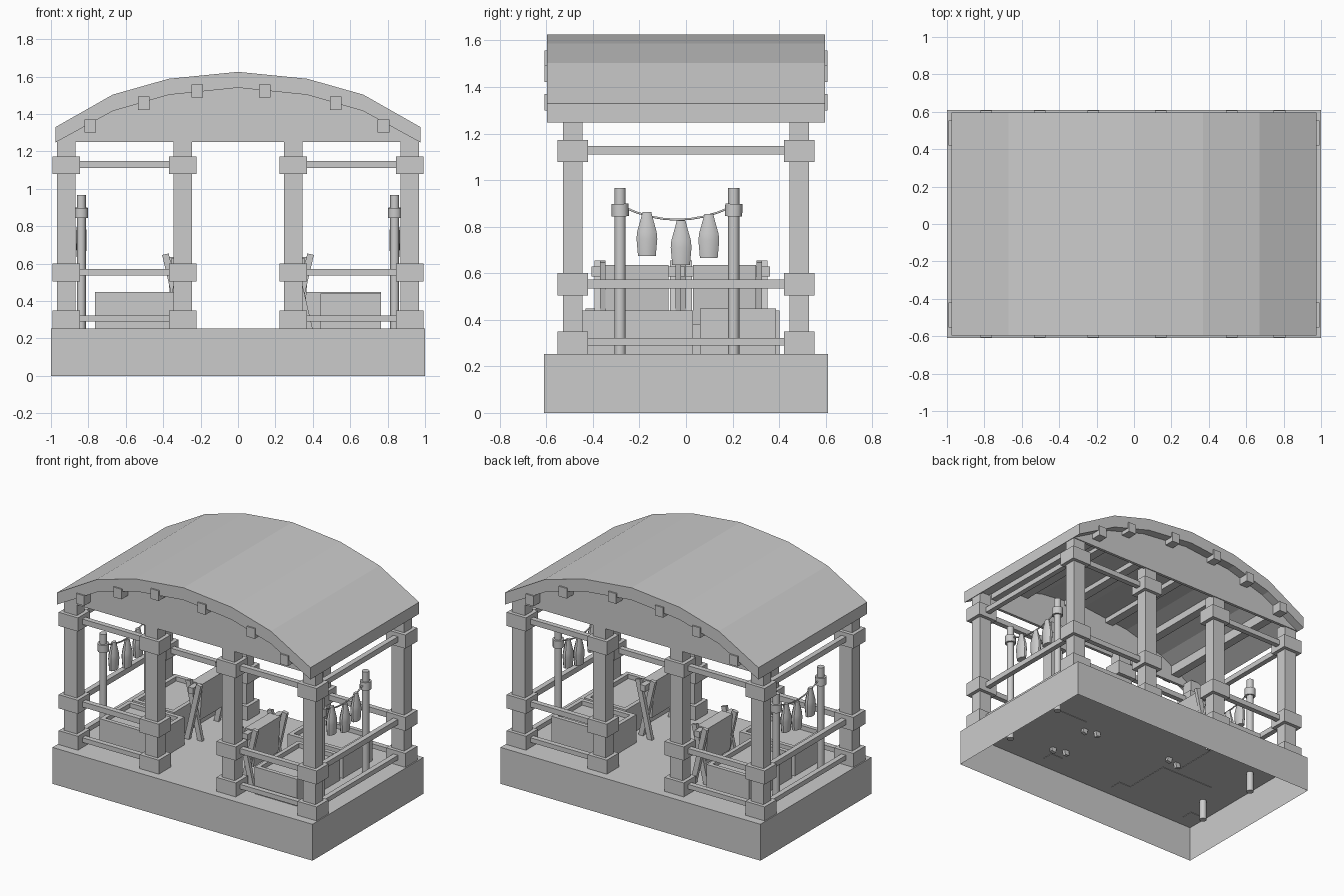
import bpy, bmesh, math
from mathutils import Vector, Matrix

if "Cube" in bpy.data.objects:
    bpy.data.objects.remove(bpy.data.objects["Cube"])


def finish(name, bm, smooth=False):
    bmesh.ops.recalc_face_normals(bm, faces=bm.faces)
    me = bpy.data.meshes.new(name)
    bm.to_mesh(me)
    bm.free()
    ob = bpy.data.objects.new(name, me)
    bpy.context.collection.objects.link(ob)
    if smooth:
        bpy.context.view_layer.objects.active = ob
        bpy.ops.object.select_all(action='DESELECT')
        ob.select_set(True)
        bpy.ops.object.shade_smooth_by_angle(angle=math.radians(40))
    return ob


def box_bm(x0, x1, y0, y1, z0, z1):
    bm = bmesh.new()
    m = Matrix.Translation(((x0 + x1) / 2, (y0 + y1) / 2, (z0 + z1) / 2)) @ \
        Matrix.Diagonal((abs(x1 - x0), abs(y1 - y0), abs(z1 - z0), 1))
    bmesh.ops.create_cube(bm, size=1, matrix=m)
    return bm


def box(name, *b):
    return finish(name, box_bm(*b))


def prism(name, pts, y0, y1):
    # extrude an x-z outline along y
    bm = bmesh.new()
    f = bm.faces.new([bm.verts.new((x, y0, z)) for x, z in pts])
    r = bmesh.ops.extrude_face_region(bm, geom=[f])
    bmesh.ops.translate(bm, vec=(0, y1 - y0, 0),
                        verts=[v for v in r['geom'] if isinstance(v, bmesh.types.BMVert)])
    return finish(name, bm)


def lathe(name, profile, loc, segs=12, sx=1.0, tilt=0.0):
    # rings of (radius, height) with capped ends
    bm = bmesh.new()
    rings = [[bm.verts.new((r * sx * math.cos(a), r * math.sin(a), z))
              for a in [2 * math.pi * i / segs for i in range(segs)]] for r, z in profile]
    for p, q in zip(rings, rings[1:]):
        for i in range(segs):
            j = (i + 1) % segs
            bm.faces.new((p[i], p[j], q[j], q[i]))
    bm.faces.new(rings[0])
    bm.faces.new(rings[-1])
    bm.transform(Matrix.Translation(loc) @ Matrix.Rotation(tilt, 4, 'X'))
    return finish(name, bm, True)


def tray(name, x0, x1, y0, y1, z1):
    # crate with a rim and a sunken top
    bm = box_bm(min(x0, x1), max(x0, x1), y0, y1, 0.25, z1)
    top = max(bm.faces, key=lambda f: f.calc_center_median().z)
    bmesh.ops.inset_region(bm, faces=[top], thickness=0.04)
    r = bmesh.ops.extrude_face_region(bm, geom=[top])
    bmesh.ops.translate(bm, vec=(0, 0, -0.03),
                        verts=[v for v in r['geom'] if isinstance(v, bmesh.types.BMVert)])
    bmesh.ops.delete(bm, geom=[top], context='FACES_ONLY') if top.is_valid else None
    return finish(name, bm)


def slat(name, a, b, w, t):
    # flat bar between two points, width in the x-z plane
    a, b = Vector(a), Vector(b)
    d = b - a
    bm = bmesh.new()
    bmesh.ops.create_cube(bm, size=1, matrix=Matrix.Translation((a + b) / 2)
                          @ Matrix.Rotation(math.atan2(d.x, d.z), 4, 'Y')
                          @ Matrix.Diagonal((w, t, d.length, 1)))
    return finish(name, bm)


# hollow plinth, open underneath
bm = box_bm(-1, 1, -0.61, 0.61, 0, 0.253)
low = min(bm.faces, key=lambda f: f.calc_center_median().z)
bmesh.ops.delete(bm, geom=[low], context='FACES_ONLY')
finish("base", bm)

# posts with collars
BANDS = [(0.253, 0.35), (0.505, 0.6), (1.078, 1.173)]
RAILS = [(0.29, 0.322), (0.535, 0.572), (1.11, 1.147)]
PX, PXI, PY = 0.918, 0.296, 0.487
for sy in (-1, 1):
    for x in (-PX, -PXI, PXI, PX):
        y = sy * PY
        box("post", x - 0.049, x + 0.049, y - 0.042, y + 0.042, 0.25, 1.27)
        for z0, z1 in BANDS:
            box("post_collar", x - 0.074, x + 0.074, y - 0.066, y + 0.066, z0, z1)

# rails between the posts
for z0, z1 in RAILS:
    for s in (-1, 1):
        for sy in (-1, 1):
            xa, xb = sorted((s * PX, s * PXI))
            box("long_rail", xa, xb, sy * PY - 0.018, sy * PY + 0.018, z0, z1)
        box("side_rail", s * PX - 0.018, s * PX + 0.018, -PY, PY, z0, z1)

# arched roof shell and inset gables
half_top = [(0.975, 1.33), (0.67, 1.503), (0.37, 1.588), (0, 1.625)]
half_low = [(0.975, 1.248), (0.67, 1.415), (0.37, 1.502), (0, 1.54)]


def arch(half):
    return [(-x, z) for x, z in half] + half[-2::-1]


prism("roof", arch(half_top) + arch(half_low)[::-1], -0.597, 0.597)
for sy in (-1, 1):
    prism("gable", [(x, z + 0.003) for x, z in arch(half_low)], sy * 0.535, sy * 0.515)

# roof beams
for x, z in [(-0.79, 1.335), (-0.503, 1.457), (-0.217, 1.522),
             (0.143, 1.522), (0.523, 1.457), (0.778, 1.335)]:
    box("roof_beam", x - 0.031, x + 0.031, -0.607, 0.607, z - 0.035, z + 0.035)

# hanging lines with bell-shaped goods, one on each side
bell = [(0.02, 0), (0.025, -0.02), (0.044, -0.085), (0.047, -0.115), (0.04, -0.19)]
for s in (-1, 1):
    x = s * 0.838
    for y, tilt in ((-0.283, 0.03), (0.205, -0.03)):
        lathe("pole", [(0.024, 0.11), (0.024, 0.967)], (x, y, 0))
        lathe("pole_knot", [(0.037, -0.027), (0.037, 0.027)], (x, y, 0.871), tilt=tilt)
    cu = bpy.data.curves.new("rope", 'CURVE')
    cu.dimensions = '3D'
    cu.bevel_depth = 0.005
    cu.bevel_resolution = 1
    sp = cu.splines.new('POLY')
    sp.points.add(8)
    for i, p in enumerate(sp.points):
        t = i / 8
        p.co = (x, -0.27 + 0.465 * t, 0.885 - 0.22 * t * (1 - t), 1)
    bpy.context.collection.objects.link(bpy.data.objects.new("rope", cu))
    for y, z in ((-0.168, 0.863), (-0.021, 0.826), (0.098, 0.855)):
        lathe("hanging_bell", bell, (x, y, z), segs=10, sx=0.62)

# stall goods: the left side is the right side turned half round
CY = -0.022
for s in (1, -1):
    def ys(a, b):
        return (a, b) if s == 1 else (2 * CY - b, 2 * CY - a)
    tray("narrow_crate", s * 0.44, s * 0.765, *ys(-0.445, 0.03), 0.44)
    tray("wide_crate", s * 0.34, s * 0.765, *ys(0.06, 0.387), 0.448)
    # crossed legs
    for yc in (-0.37, -0.045):
        y = sum(ys(yc, yc)) / 2
        for k in (-1, 1):
            slat("crossed_leg", (s * (0.338 - k * 0.05), y + k * 0.012, 0.22),
                 (s * (0.338 + k * 0.05), y + k * 0.012, 0.65), 0.036, 0.024)
    # trough held between the legs, with its bar
    y0, y1 = ys(-0.345, -0.075)
    prism("trough", [(s * 0.315, 0.38), (s * 0.361, 0.38), (s * 0.38, 0.635), (s * 0.296, 0.635)], y0, y1)
    y0, y1 = ys(-0.405, -0.005)
    box("trough_bar", *sorted((s * 0.318, s * 0.358)), y0, y1, 0.585, 0.628)
